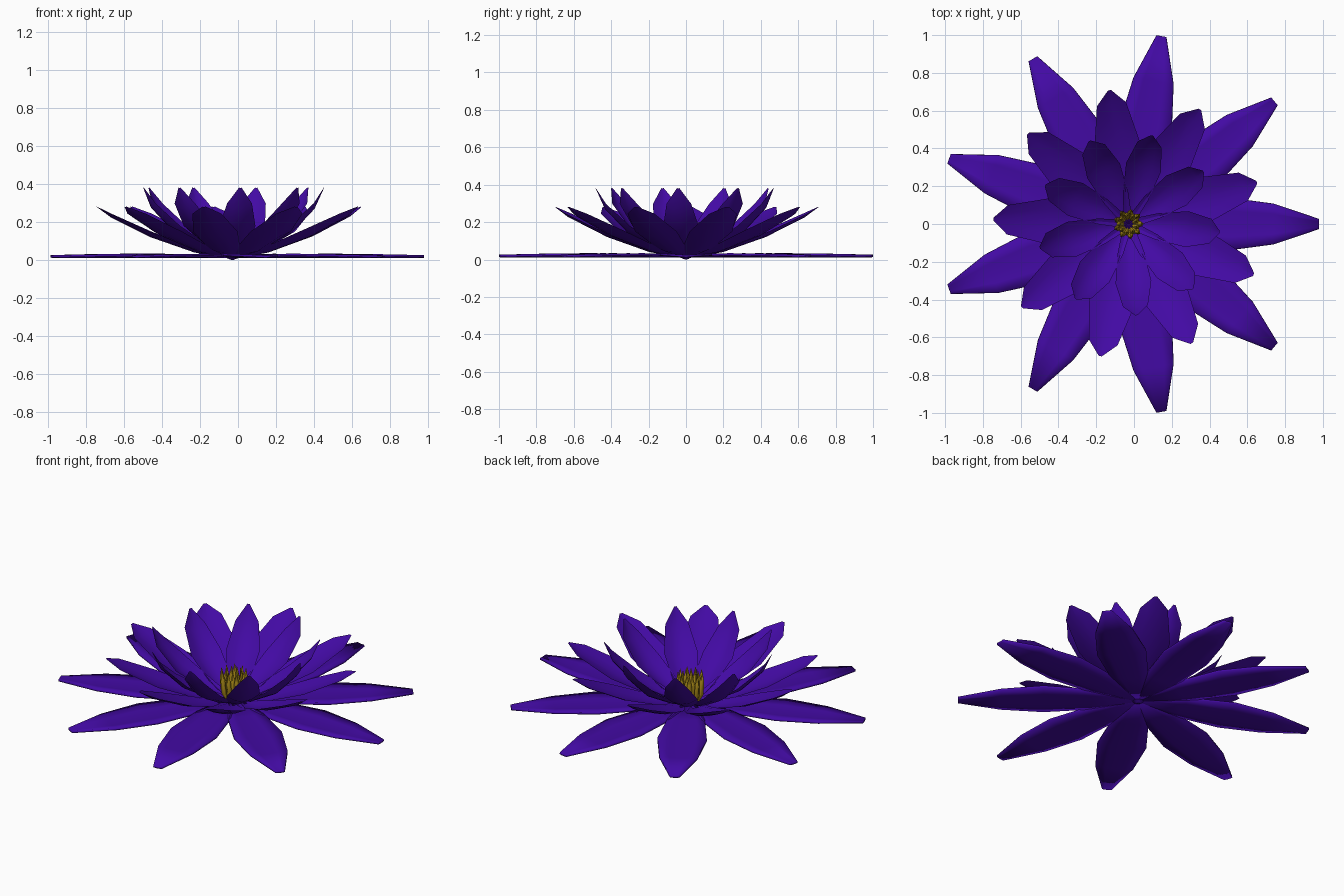
import bpy, bmesh
from math import radians, sin, cos

cube = bpy.data.objects.get("Cube")
if cube:
    bpy.data.objects.remove(cube, do_unlink=True)

CENTRE = (-0.03, 0, 0)
COUNT = 9


def material(name, colour):
    m = bpy.data.materials.new(name)
    m.use_nodes = True
    m.diffuse_color = (*colour, 1)
    bsdf = m.node_tree.nodes["Principled BSDF"]
    bsdf.inputs["Base Color"].default_value = (*colour, 1)
    bsdf.inputs["Roughness"].default_value = 0.7
    return m


purple = material("deep_purple", (0.055, 0.003, 0.37))
gold = material("stamen_gold", (0.42, 0.27, 0.01))


def petal_mesh(name, rows, cup):
    """Cupped petal along +x; each row is (radius, height, half width)."""
    bm = bmesh.new()
    widest = max(w for _, _, w in rows)
    across = [-1, -0.5, 0, 0.5, 1]
    grid = []
    for r, z, w in rows:
        lift = cup * w / widest
        grid.append([bm.verts.new((r, v * w, z + lift * v * v)) for v in across])
    for a, b in zip(grid, grid[1:]):
        for j in range(len(across) - 1):
            bm.faces.new((a[j], b[j], b[j + 1], a[j + 1]))
    for f in bm.faces:
        f.smooth = True
    bm.normal_update()
    mesh = bpy.data.meshes.new(name)
    bm.to_mesh(mesh)
    bm.free()
    mesh.materials.append(purple)
    return mesh


def whorl(name, rows, cup, start, thickness=0):
    """Ring of equal petals sharing one mesh."""
    mesh = petal_mesh(name, rows, cup)
    for i in range(COUNT):
        ob = bpy.data.objects.new(f"{name}_{i + 1}", mesh)
        ob.location = CENTRE
        ob.rotation_euler.z = radians(start + i * 360 / COUNT)
        bpy.context.collection.objects.link(ob)
        if thickness:
            solid = ob.modifiers.new("thickness", 'SOLIDIFY')
            solid.thickness = thickness
            solid.offset = 1


# Flat outer petals, rising middle petals, steep inner petals
whorl("outer_petal", [(0, 0.01, 0.025), (0.26, 0.01, 0.105), (0.53, 0.01, 0.14),
                      (0.77, 0.01, 0.108), (1.01, 0.012, 0.027)], 0.012, 0, 0.012)
whorl("middle_petal", [(0, 0.005, 0.025), (0.2, 0.04, 0.085), (0.43, 0.12, 0.12),
                       (0.64, 0.225, 0.078), (0.715, 0.28, 0.008)], 0.03, 18)
whorl("inner_petal", [(0, 0, 0.025), (0.15, 0.05, 0.07), (0.31, 0.14, 0.095),
                      (0.435, 0.27, 0.066), (0.485, 0.38, 0.006)], 0.04, -5)


def stamen(name, angle, path):
    """Tapered square filament leaning along a path of (radius, height, size)."""
    curve = bpy.data.curves.new(name, 'CURVE')
    curve.dimensions = '3D'
    curve.bevel_depth = 0.016
    curve.bevel_resolution = 0
    curve.use_fill_caps = True
    spline = curve.splines.new('POLY')
    spline.points.add(len(path) - 1)
    for p, (r, z, size) in zip(spline.points, path):
        p.co = (r * cos(angle), r * sin(angle), z, 1)
        p.radius = size
    curve.materials.append(gold)
    ob = bpy.data.objects.new(name, curve)
    ob.location = CENTRE
    bpy.context.collection.objects.link(ob)


# Two staggered rings of stamens
for i in range(COUNT):
    turn = radians(i * 360 / COUNT)
    stamen(f"outer_stamen_{i + 1}", turn,
           [(0.035, 0.02, 0.8), (0.06, 0.07, 1), (0.066, 0.14, 0.9), (0.07, 0.2, 0.1)])
    stamen(f"inner_stamen_{i + 1}", turn + radians(180 / COUNT),
           [(0.03, 0.02, 0.7), (0.048, 0.07, 0.9), (0.05, 0.14, 0.8), (0.042, 0.2, 0.1)])
